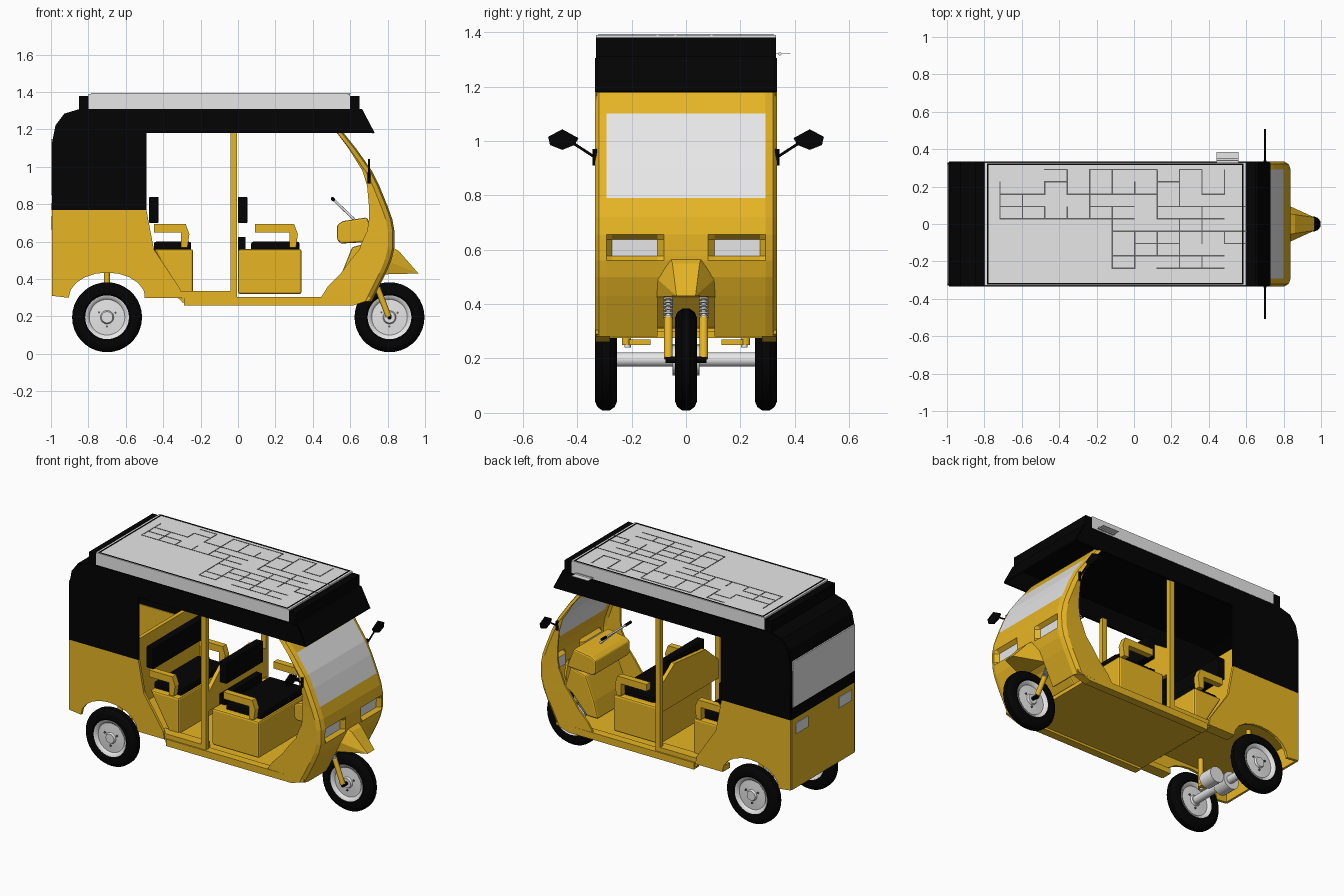
import bpy, bmesh, math, random
from mathutils import Vector, Matrix

if "Cube" in bpy.data.objects:
    bpy.data.objects.remove(bpy.data.objects["Cube"])
random.seed(4)


def material(name, rgb):
    m = bpy.data.materials.new(name)
    m.use_nodes = True
    m.diffuse_color = (*rgb, 1)
    m.node_tree.nodes["Principled BSDF"].inputs["Base Color"].default_value = (*rgb, 1)
    return m


YELLOW = material("golden yellow", (0.91, 0.53, 0.02))
BLACK = material("matte black", (0.001, 0.001, 0.001))
GREY = material("light grey", (0.8, 0.8, 0.8))
LINE = material("dark grey", (0.13, 0.13, 0.13))


def finish(name, bm, *mats, smooth=False, fix=True):
    if fix:
        bmesh.ops.recalc_face_normals(bm, faces=bm.faces)
    me = bpy.data.meshes.new(name)
    bm.to_mesh(me)
    bm.free()
    ob = bpy.data.objects.new(name, me)
    bpy.context.collection.objects.link(ob)
    for m in mats:
        me.materials.append(m)
    if smooth:
        bpy.ops.object.select_all(action='DESELECT')
        ob.select_set(True)
        bpy.context.view_layer.objects.active = ob
        bpy.ops.object.shade_smooth_by_angle(angle=math.radians(35))
    return ob


def modify(ob, kind, **settings):
    mod = ob.modifiers.new(kind.title(), kind)
    for key, value in settings.items():
        setattr(mod, key, value)
    return ob


def box(name, x, y, z, mat, bevel=0):
    bm = bmesh.new()
    size = [b - a for a, b in (x, y, z)]
    mid = [(a + b) / 2 for a, b in (x, y, z)]
    bmesh.ops.create_cube(bm, size=1, matrix=Matrix.Translation(mid) @ Matrix.Diagonal((*size, 1)))
    ob = finish(name, bm, mat)
    return modify(ob, 'BEVEL', width=bevel, segments=2) if bevel else ob


def extrude(name, outline, y0, y1, mat, bevel=0):
    """Side outline in x and z, extruded across the body."""
    bm = bmesh.new()
    face = bm.faces.new([bm.verts.new((x, y0, z)) for x, z in outline])
    new = bmesh.ops.extrude_face_region(bm, geom=[face])["geom"]
    bmesh.ops.translate(bm, vec=(0, y1 - y0, 0), verts=[v for v in new if isinstance(v, bmesh.types.BMVert)])
    ob = finish(name, bm, mat)
    return modify(ob, 'BEVEL', width=bevel, segments=2) if bevel else ob


def plate(name, x0, x1, outline, mat):
    """Convex outline in y and z, thick along the body."""
    bm = bmesh.new()
    for y, z in outline:
        for x in (x0, x1):
            bm.verts.new((x, y, z))
    bmesh.ops.convex_hull(bm, input=bm.verts)
    return finish(name, bm, mat)


def sheet(name, path, half, mat):
    """Thin sheet that follows a side path."""
    bm = bmesh.new()
    rows = [[bm.verts.new((x, y, z)) for y in (-half, half)] for x, z in path]
    for a, b in zip(rows, rows[1:]):
        bm.faces.new((a[0], a[1], b[1], b[0]))
    return modify(finish(name, bm, mat), 'SOLIDIFY', thickness=0.012, offset=0)


def rod(name, a, b, r, mat):
    a, b = Vector(a), Vector(b)
    bm = bmesh.new()
    rot = (b - a).to_track_quat('Z', 'Y').to_matrix().to_4x4()
    bmesh.ops.create_cone(bm, cap_ends=True, segments=14, radius1=r, radius2=r,
                          depth=(b - a).length, matrix=Matrix.Translation((a + b) / 2) @ rot)
    return finish(name, bm, mat, smooth=True)


def lathe(name, profile, centre, mat, steps=36):
    """Spin radius and offset pairs about the wheel axis."""
    bm = bmesh.new()
    verts = [bm.verts.new((r, y, 0)) for r, y in profile]
    edges = [bm.edges.new(p) for p in zip(verts, verts[1:])]
    bmesh.ops.spin(bm, geom=verts + edges, cent=(0, 0, 0), axis=(0, 1, 0), angle=math.tau, steps=steps)
    bmesh.ops.remove_doubles(bm, verts=bm.verts, dist=0.0005)
    bmesh.ops.translate(bm, vec=centre, verts=bm.verts)
    return finish(name, bm, mat, smooth=True)


def wheel(name, x, y):
    c = (x, y, 0.196)
    half = [(0.112, 0.025), (0.125, 0.038), (0.155, 0.04), (0.174, 0.032), (0.187, 0.014)]
    lathe(name + "_tyre", half + [(r, -o) for r, o in reversed(half)], c, BLACK)
    rim = [(0, 0.034), (0.03, 0.034), (0.036, 0.022), (0.095, 0.018), (0.105, 0.03), (0.117, 0.034)]
    lathe(name + "_rim", rim + [(r, -o) for r, o in reversed(rim)], c, GREY)
    for i in range(3):
        a = math.tau * i / 3 + 0.5
        px, pz = x + 0.05 * math.cos(a), c[2] + 0.05 * math.sin(a)
        rod(name + "_bolt", (px, y - 0.028, pz), (px, y + 0.028, pz), 0.006, LINE)


# Wheels, axle and running gear
wheel("front_wheel", 0.81, 0)
rod("front_hub", (0.81, -0.076, 0.196), (0.81, 0.076, 0.196), 0.012, BLACK)
rod("rear_axle", (-0.7, -0.26, 0.196), (-0.7, 0.26, 0.196), 0.026, GREY)
rod("gear_housing", (-0.71, -0.05, 0.196), (-0.71, 0.05, 0.196), 0.058, GREY)
rod("motor", (-0.6, -0.05, 0.196), (-0.6, 0.05, 0.196), 0.052, GREY)
for s in (-1, 1):
    wheel("rear_wheel", -0.7, s * 0.294)
    box("axle_bracket", (-0.73, -0.67), sorted((s * 0.13, s * 0.21)), (0.25, 0.27), YELLOW)
    rod("bracket_bolt", (-0.7, s * 0.215, 0.24), (-0.7, s * 0.215, 0.28), 0.012, GREY)
    rod("rear_strut", (-0.7, s * 0.22, 0.25), (-0.7, s * 0.22, 0.52), 0.016, YELLOW)
    top, low = Vector((0.72, s * 0.065, 0.42)), Vector((0.805, s * 0.065, 0.2))
    rod("fork_leg", top.lerp(low, 0.3), low, 0.016, YELLOW)
    rod("fork_core", top, low, 0.009, GREY)
    for i in range(6):
        p = top.lerp(low, i * 0.06)
        rod("fork_spring_coil", p, p + (low - top) * 0.025, 0.018, GREY)

# Rear lower body
arch = [(-0.7 + 0.205 * math.cos(a), 0.3 + 0.135 * math.sin(a))
        for a in (math.pi * (1 - i / 10) for i in range(11))]
side = [(-0.99, 0.77), (-0.99, 0.31)] + arch + [(-0.3, 0.3), (-0.31, 0.35), (-0.45, 0.56), (-0.49, 0.77)]
hood = [(-0.99, 0.77), (-0.988, 1.13), (-0.97, 1.22), (-0.925, 1.28), (-0.84, 1.305), (0.66, 1.305), (0.725, 1.18)]
for s in (-1, 1):
    extrude("rear_side_panel", side, s * 0.315, s * 0.333, YELLOW)
    extrude("hood_side", hood + [(-0.49, 1.18), (-0.49, 0.77)], s * 0.32, s * 0.335, BLACK)
    box("tail_light", (-1, -0.992), sorted((s * 0.16, s * 0.29)), (0.665, 0.735), GREY)
sheet("hood_skin", hood, 0.328, BLACK)
box("rear_panel", (-0.995, -0.98), (-0.325, 0.325), (0.31, 0.77), YELLOW)
box("rear_window", (-1, -0.991), (-0.32, 0.32), (0.85, 1.15), GREY)
sheet("rear_underfloor", [(-0.29, 0.28), (-0.5, 0.46), (-0.985, 0.46)], 0.318, YELLOW)

# Floor, sills and door posts
box("floor", (-0.3, 0.62), (-0.32, 0.32), (0.275, 0.3), YELLOW)
for s in (-1, 1):
    extrude("sill", [(-0.29, 0.26), (0.62, 0.26), (0.71, 0.29), (0.71, 0.305), (-0.29, 0.305)],
            s * 0.28, s * 0.333, YELLOW)
    box("rear_sill", (-0.5, -0.02), sorted((s * 0.26, s * 0.325)), (0.3, 0.335), YELLOW)
    box("door_post", (-0.04, -0.005), sorted((s * 0.295, s * 0.325)), (0.3, 1.2), YELLOW)

# Roof rack and panel
box("roof_panel", (-0.8, 0.6), (-0.33, 0.33), (1.31, 1.39), GREY)
for x in (-0.85, 0.6):
    box("roof_end_bar", (x, x + 0.05), (-0.33, 0.33), (1.3, 1.38), BLACK)
for x in (-0.786, 0.578):
    box("panel_border", (x, x + 0.008), (-0.32, 0.32), (1.388, 1.392), BLACK)
for y in (-0.324, 0.316):
    box("panel_border", (-0.786, 0.586), (y, y + 0.008), (1.388, 1.392), BLACK)
box("roof_side_plate", (0.44, 0.56), (0.32, 0.385), (1.319, 1.321), GREY)
rod("roof_side_pin", (0.44, 0.345, 1.32), (0.56, 0.345, 1.32), 0.006, GREY)
bm = bmesh.new()
for i in range(11):
    for j in range(9):
        x, y = -0.72 + i * 0.12, -0.24 + j * 0.066
        if y < 0 and x < -0.2:
            continue
        for dx, dy in ((0.124, 0.007), (0.007, 0.07)):
            if random.random() < 0.65 and y + dy < 0.31:
                bmesh.ops.create_cube(bm, size=1, matrix=Matrix.Translation(
                    (x + dx / 2, y + dy / 2, 1.39)) @ Matrix.Diagonal((dx, dy, 0.003, 1)))
finish("panel_cell_lines", bm, LINE)

# Nose shell: height, outer x, inner edge x
rows = [(1.2, 0.55, 0.52), (1.1, 0.63, 0.59), (0.98, 0.715, 0.665), (0.9, 0.755, 0.69), (0.79, 0.80, 0.70),
        (0.72, 0.825, 0.70), (0.655, 0.837, 0.69), (0.637, 0.837, 0.68), (0.577, 0.836, 0.655),
        (0.56, 0.835, 0.65), (0.5, 0.82, 0.6), (0.43, 0.79, 0.55), (0.36, 0.755, 0.48), (0.28, 0.715, 0.43)]
cols = [0.292, 0.272, 0.105, 0.08]
bm = bmesh.new()
grid = []
for z, out, inn in rows:
    # Headlight corners sink behind the surface
    sunk = 0.025 if 0.57 < z < 0.64 else 0
    half = [(inn, 0.33), (out - 0.035, 0.335), (out - 0.01, 0.32)]
    half += [(out - (sunk if 0.1 < c < 0.28 else 0), c) for c in cols]
    line = [(x, -y) for x, y in half] + half[::-1]
    grid.append([bm.verts.new((x, y, z)) for x, y in line])
for a, b in zip(grid, grid[1:]):
    for i in range(len(a) - 1):
        bm.faces.new((a[i], b[i], b[i + 1], a[i + 1]))
notch = []
for f in bm.faces:
    c = f.calc_center_median()
    windscreen = 0.79 < c.z < 1.1 and abs(c.y) < 0.29
    headlight = 0.577 < c.z < 0.637 and 0.105 < abs(c.y) < 0.272
    if windscreen or headlight:
        f.material_index = 1
    elif c.z < 0.43 and abs(c.y) < 0.105:
        notch.append(f)
bmesh.ops.delete(bm, geom=notch, context='FACES')
modify(finish("nose_shell", bm, YELLOW, GREY, fix=False), 'SOLIDIFY', thickness=0.012, offset=-1)

# Front mudguard beak
bm = bmesh.new()
for x, y, z in ((0.81, 0.06, 0.58), (0.79, 0.115, 0.5), (0.77, 0.115, 0.425), (0.86, 0.05, 0.55), (0.965, 0.035, 0.43)):
    for s in (-1, 1):
        bm.verts.new((x, s * y, z))
bmesh.ops.convex_hull(bm, input=bm.verts)
finish("front_beak", bm, YELLOW)

# Dashboard, leg shield and steering
extrude("dashboard", [(0.53, 0.69), (0.56, 0.71), (0.69, 0.73), (0.74, 0.6), (0.55, 0.59), (0.53, 0.61)],
        -0.18, 0.18, YELLOW, 0.01)
extrude("leg_shield", [(0.52, 0.31), (0.55, 0.42), (0.61, 0.57), (0.72, 0.6), (0.76, 0.46), (0.71, 0.43), (0.6, 0.31)],
        -0.17, 0.17, YELLOW, 0.01)
rod("steering_column", (0.62, 0, 0.72), (0.51, 0, 0.825), 0.007, GREY)
rod("handlebar", (0.51, -0.13, 0.825), (0.51, 0.13, 0.825), 0.006, GREY)
for s in (-1, 1):
    rod("hand_grip", (0.51, s * 0.1, 0.825), (0.505, s * 0.15, 0.83), 0.009, BLACK)

# Seats: back x, front x, undercut, cushion back, backrest half width and back x
for name, x0, x1, cut, cx, bw, bx in (("front", 0.0, 0.34, 0.0, 0.07, 0.19, 0.0),
                                      ("rear", -0.45, -0.24, 0.14, -0.45, 0.27, -0.475)):
    extrude(name + "_seat_base", [(x0, 0.56), (x1, 0.56), (x1, 0.32), (x0 + cut, 0.32)], -0.27, 0.27, YELLOW, 0.012)
    box(name + "_seat_cushion", (cx, x1 - 0.01), (-0.23, 0.23), (0.55, 0.6), BLACK, 0.012)
    box(name + "_backrest", (bx, bx + 0.05), (-bw, bw), (0.7, 0.84), BLACK, 0.005)
    ax = x0 + (0 if cut else 0.09)
    ex = x1 - 0.02
    for s in (-1, 1):
        extrude(name + "_armrest", [(ax, 0.65), (ax, 0.695), (ex - 0.02, 0.695), (ex, 0.64), (ex - 0.01, 0.57),
                                    (ex - 0.045, 0.57), (ex - 0.045, 0.65)], s * 0.24, s * 0.28, YELLOW)
box("front_backrest_foot", (0, 0.04), (-0.19, 0.19), (0.55, 0.625), BLACK)
plate("front_partition", -0.03, -0.005,
      [(-0.31, 0.55), (-0.31, 0.66), (-0.16, 0.79), (0.16, 0.82), (0.31, 0.72), (0.31, 0.55)], YELLOW)
box("rear_partition", (-0.52, -0.495), (-0.315, 0.315), (0.46, 0.9), YELLOW)

# Mirrors
for s in (-1, 1):
    rod("mirror_mount", (0.7, s * 0.335, 0.91), (0.7, s * 0.335, 0.97), 0.008, BLACK)
    rod("mirror_arm", (0.7, s * 0.335, 0.94), (0.7, s * 0.42, 0.995), 0.005, BLACK)
    plate("mirror_head", 0.694, 0.706, [(s * y, z) for y, z in (
        (0.395, 1.01), (0.41, 0.985), (0.455, 0.967), (0.5, 0.985), (0.507, 1.015), (0.455, 1.043))], BLACK)
